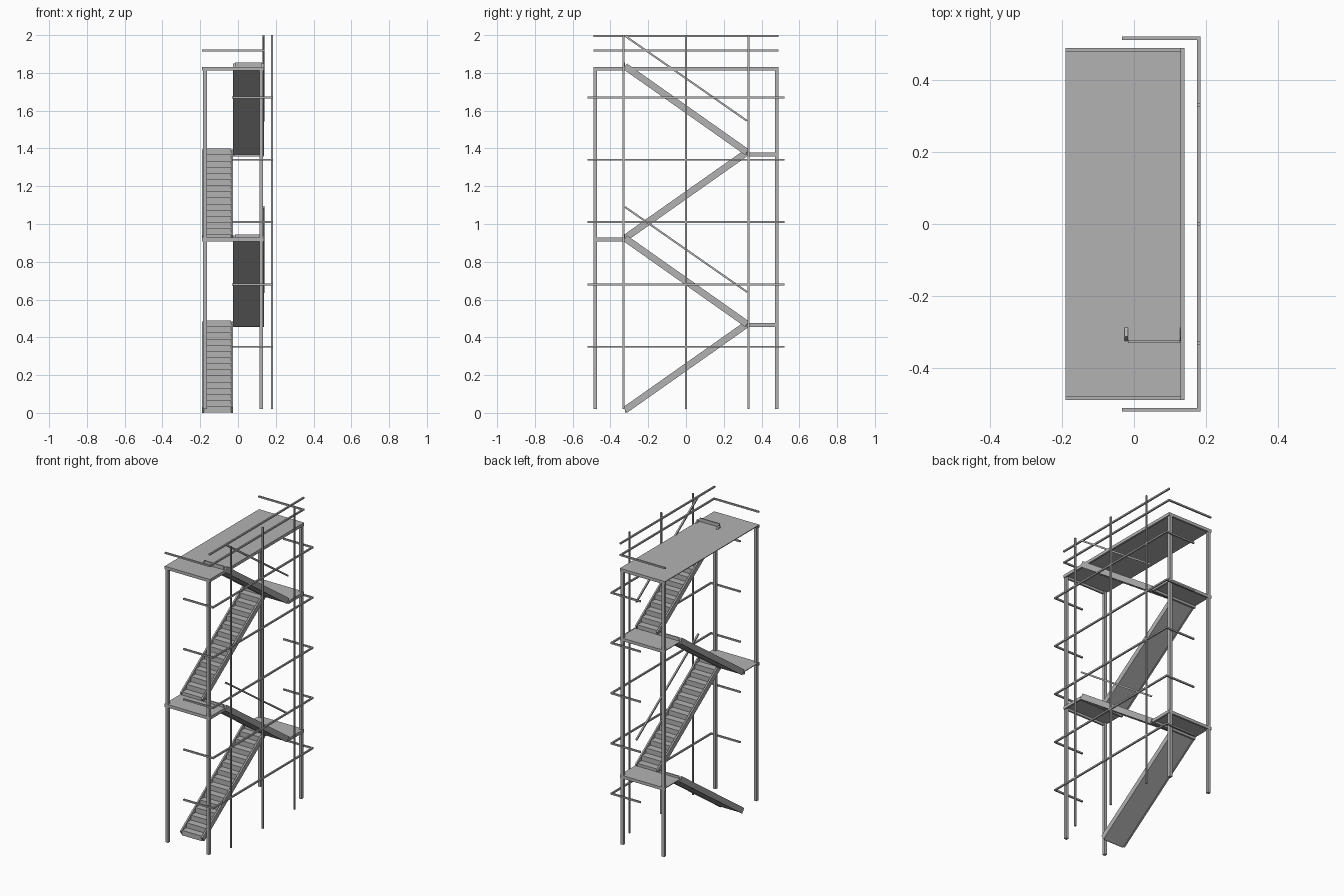
import bpy
import bmesh
from mathutils import Vector

cube = bpy.data.objects.get("Cube")
if cube:
    bpy.data.objects.remove(cube, do_unlink=True)

steel = bpy.data.materials.new("grey_steel")
steel.use_nodes = True
grey = (0.45, 0.45, 0.45, 1)
steel.diffuse_color = grey
steel.node_tree.nodes["Principled BSDF"].inputs["Base Color"].default_value = grey


def finish(name, bm):
    bmesh.ops.recalc_face_normals(bm, faces=bm.faces)
    mesh = bpy.data.meshes.new(name)
    bm.to_mesh(mesh)
    bm.free()
    mesh.materials.append(steel)
    bpy.context.collection.objects.link(bpy.data.objects.new(name, mesh))


def add_box(bm, lo, hi):
    lo, hi = Vector(lo), Vector(hi)
    verts = bmesh.ops.create_cube(bm, size=1)["verts"]
    for v in verts:
        v.co = (lo + hi) / 2 + v.co * (hi - lo)


def add_prism(bm, profile, x0, x1):
    """Extrude a (y, z) profile along x."""
    face = bm.faces.new([bm.verts.new((x0, y, z)) for y, z in profile])
    out = bmesh.ops.extrude_face_region(bm, geom=[face])["geom"]
    for v in out:
        if isinstance(v, bmesh.types.BMVert):
            v.co.x = x1


def slanted(start, end, half):
    """Rectangle profile around a line, cut square at its ends."""
    a, b = Vector(start), Vector(end)
    d = (b - a).normalized()
    n = Vector((-d.y, d.x)) * half
    return [a - n, b - n, b + n, a + n]


XMIN, XMAX, YEND = -0.19, 0.138, 0.49
STAIR_Y, RISE, BASE, STEPS = 0.323, 0.455, 0.015, 14
T = 0.005  # half thickness of the rails


# Landings: deck plate with edge beams
def landing(name, y0, y1, top):
    bm = bmesh.new()
    low = top - 0.02
    add_box(bm, (XMIN, y0, top - 0.005), (XMAX, y1, top))
    for y in (y0, y1 - 0.012):
        add_box(bm, (XMIN, y, low), (XMAX, y + 0.012, top - 0.005))
    add_box(bm, (XMAX - 0.012, y0 + 0.012, low), (XMAX, y1 - 0.012, top - 0.005))
    finish(name, bm)


landing("lower_back_landing", 0.33, YEND, 0.475)
landing("middle_front_landing", -YEND, -0.33, 0.928)
landing("upper_back_landing", 0.33, YEND, 1.378)
landing("top_platform", -YEND, YEND, 1.832)

# Corner columns
bm = bmesh.new()
for x in (-0.175, 0.123):
    for y in (-0.48, 0.48):
        add_box(bm, (x - 0.01, y - 0.01, 0.02), (x + 0.01, y + 0.01, 1.826))
finish("corner_columns", bm)

# Stair flights: two stringers, stepped tread body between them
for k in range(4):
    side = 1 if k % 2 == 0 else -1
    x0, x1 = (XMIN, -0.026) if side == 1 else (-0.026, XMAX)
    a = Vector((-side * STAIR_Y, BASE + k * RISE))
    b = Vector((side * STAIR_Y, BASE + (k + 1) * RISE))
    bm = bmesh.new()
    for x in (x0, x1 - 0.01):
        add_prism(bm, slanted(a, b, 0.018), x, x + 0.01)
    finish(f"stair_stringers_{k + 1}", bm)

    step = (b - a) / STEPS
    d = step.normalized()
    down = Vector((d.y, -d.x)) * side * 0.015
    profile = [a + down]
    for i in range(STEPS + 1):
        nose = a + step * i + Vector((0, 0.0195))
        profile += [nose - Vector((0, step.y)), nose]
    profile += [profile[-1] + Vector((side * 0.008, 0)), b + down]
    bm = bmesh.new()
    add_prism(bm, profile, x0 + 0.01, x1 - 0.01)
    finish(f"stair_treads_{k + 1}", bm)

# Slanted handrails beside the outer flights
for name, z in (("lower_handrail", 0.64), ("upper_handrail", 1.546)):
    bm = bmesh.new()
    add_prism(bm, slanted((STAIR_Y, z), (-STAIR_Y, z + 0.45), T), 0.131, 0.141)
    finish(name, bm)


# U-shaped guard rails
def u_rail(name, x0, x1, y, z):
    bm = bmesh.new()
    add_box(bm, (x1 - 2 * T, -y, z - T), (x1, y, z + T))
    for s in (-1, 1):
        ends = sorted((s * y, s * (y - 2 * T)))
        add_box(bm, (x0, ends[0], z - T), (x1 - 2 * T, ends[1], z + T))
    finish(name, bm)


for i in range(5):
    u_rail(f"outer_guard_rail_{i + 1}", -0.033, 0.185, 0.522, 0.35 + i * 0.33)
u_rail("platform_middle_rail", XMIN, 0.14, YEND, 1.918)

bm = bmesh.new()
add_box(bm, (0.13, -YEND, 1.99), (0.14, YEND, 2.0))
finish("platform_top_rail", bm)

# Thin outer posts
bm = bmesh.new()
for y in (-0.33, 0, 0.33):
    add_box(bm, (0.175, y - T, 0.02), (0.185, y + T, 2.0))
finish("outer_posts", bm)
